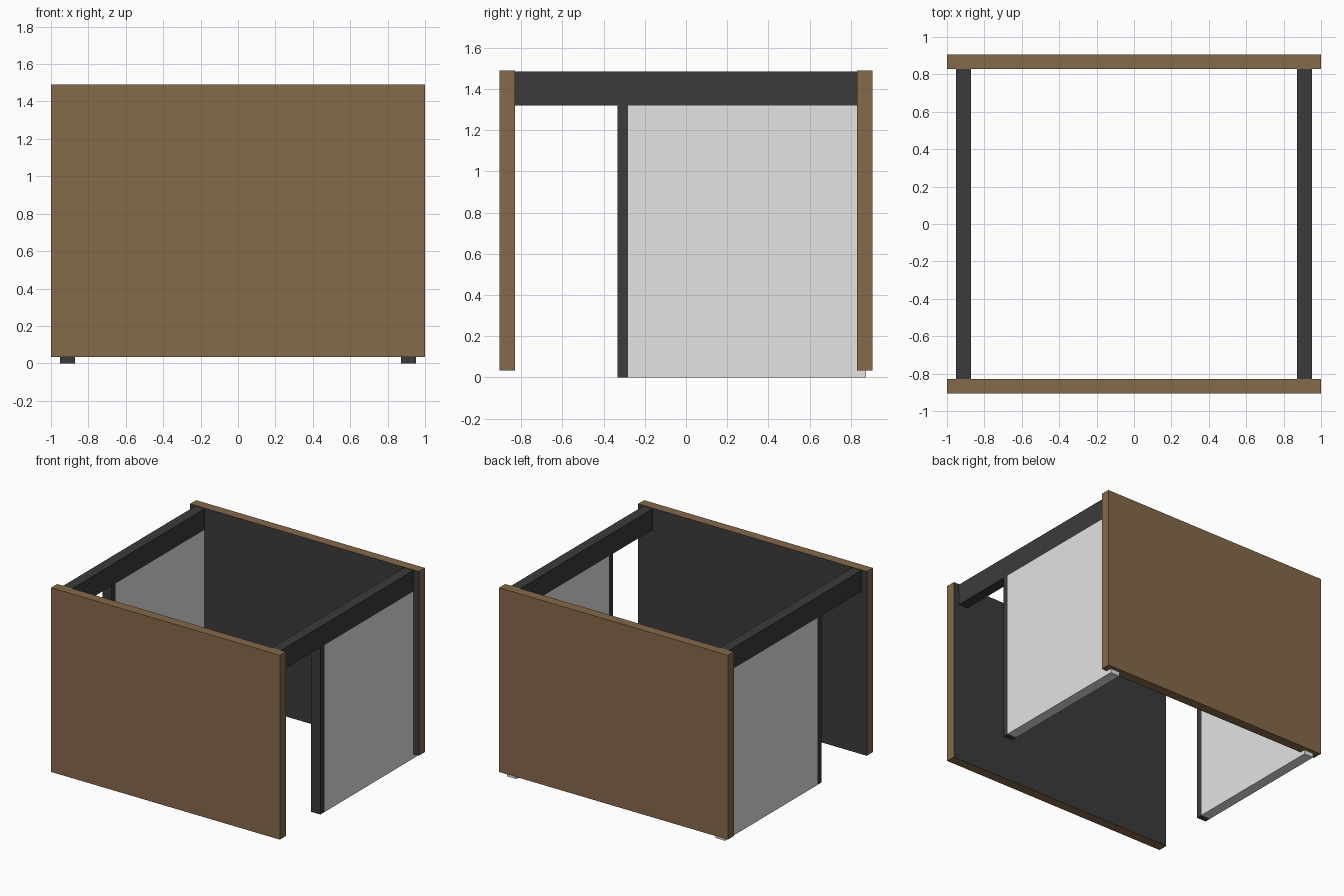
import bpy, bmesh

if "Cube" in bpy.data.objects:
    bpy.data.objects.remove(bpy.data.objects["Cube"])


def material(name, rgb):
    m = bpy.data.materials.new(name)
    m.diffuse_color = (*rgb, 1.0)
    m.use_nodes = True
    m.node_tree.nodes["Principled BSDF"].inputs["Base Color"].default_value = m.diffuse_color
    return m


wood = material("brown_wood", (0.235, 0.144, 0.067))
dark = material("dark_grey", (0.044, 0.044, 0.044))
pale = material("pale_grey", (0.77, 0.77, 0.77))


def box(name, x, y, z, mats, inner_y=0):
    """Box from ranges; the face whose normal is inner_y along y gets the second material."""
    bm = bmesh.new()
    bmesh.ops.create_cube(bm, size=1)
    for v in bm.verts:
        for i, (lo, hi) in enumerate((x, y, z)):
            v.co[i] = lo if v.co[i] < 0 else hi
    bm.normal_update()
    for f in bm.faces:
        if inner_y and f.normal.y * inner_y > 0.5:
            f.material_index = 1
    me = bpy.data.meshes.new(name)
    bm.to_mesh(me)
    bm.free()
    for m in mats:
        me.materials.append(m)
    ob = bpy.data.objects.new(name, me)
    bpy.context.collection.objects.link(ob)


# Wooden end panels with dark inner faces
box("front_panel", (-1, 1), (-0.905, -0.83), (0.033, 1.49), (wood, dark), 1)
box("back_panel", (-1, 1), (0.83, 0.905), (0.033, 1.49), (wood, dark), -1)

# Side beams, posts and pale side panels
for side, s in (("left", -1), ("right", 1)):
    x = tuple(sorted((0.872 * s, 0.953 * s)))
    box(side + "_beam", x, (-0.83, 0.83), (1.32, 1.486), (dark,))
    box(side + "_post", x, (-0.332, -0.282), (0, 1.32), (dark,))
    box(side + "_side_panel", x, (-0.282, 0.875), (0, 1.32), (pale,))
